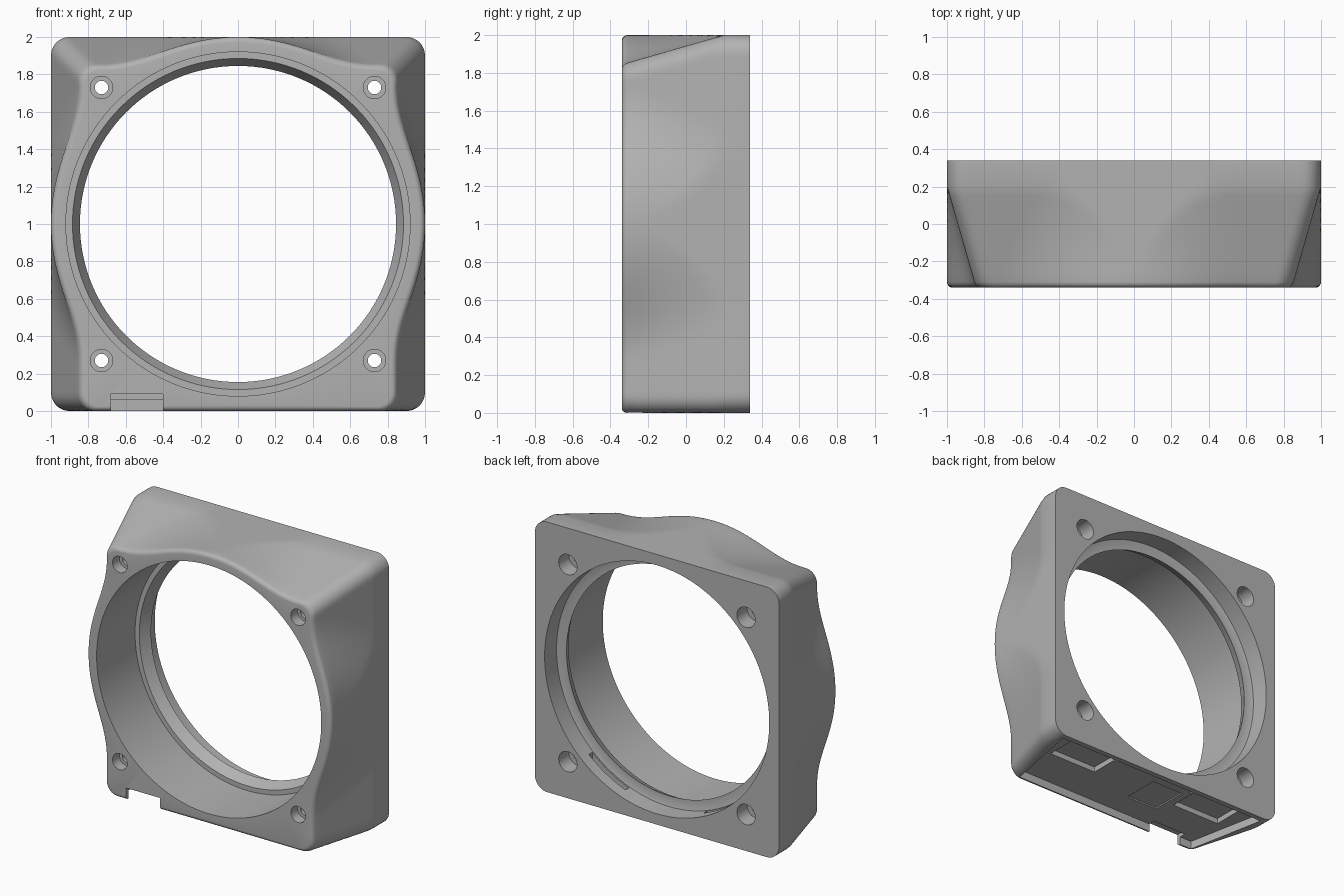
import bpy, bmesh
from math import sin, cos, pi, hypot

if "Cube" in bpy.data.objects:
    bpy.data.objects.remove(bpy.data.objects["Cube"])

SEGS = 480
FRONT, BACK = -0.34, 0.34

grey = bpy.data.materials.new("plain grey")
grey.use_nodes = True
colour = (0.45, 0.45, 0.45, 1)
grey.diffuse_color = colour
grey.node_tree.nodes["Principled BSDF"].inputs["Base Color"].default_value = colour


def make_object(name, bm):
    bmesh.ops.recalc_face_normals(bm, faces=bm.faces)
    mesh = bpy.data.meshes.new(name)
    bm.to_mesh(mesh)
    bm.free()
    mesh.materials.append(grey)
    obj = bpy.data.objects.new(name, mesh)
    bpy.context.collection.objects.link(obj)
    return obj


def rounded_box_radius(c, s, half, corner):
    """Distance along direction (c, s) to a rounded box whose base stays at -1."""
    def inside(r):
        mid, tall = (half - 1) / 2, (half + 1) / 2
        dx = abs(r * c) - half + corner
        dz = abs(r * s - mid) - tall + corner
        return hypot(max(dx, 0), max(dz, 0)) + min(max(dx, dz), 0) < corner
    low, high = 0.5, 1.5
    for _ in range(24):
        r = (low + high) / 2
        low, high = (r, high) if inside(r) else (low, r)
    return low


def shell_radius(angle, y):
    """Tapering box blended with a round collar."""
    c, s = cos(angle), sin(angle)
    outer = rounded_box_radius(c, s, 1, 0.1)
    half = 1 - 0.155 * min(max((0.2 - y) / 0.54, 0), 1)
    box = rounded_box_radius(c, s, half, 0.09)
    blend = 0.13
    h = max(blend - abs(box - 1), 0) / blend
    return min(max(box, 1) + h * h * blend / 4, outer)


# Outer shell rings, from the back to the rounded front lip
angles = [2 * pi * (i + 0.5) / SEGS for i in range(SEGS)]
lip = 0.03
steps = [BACK] + [0.2 - i * (0.2 - FRONT - lip) / 10 for i in range(11)]
rings = [(y, [shell_radius(a, y) for a in angles]) for y in steps]
for i in range(1, 6):
    t = i * pi / 10
    y = FRONT + lip * (1 - sin(t))
    rings.append((y, [shell_radius(a, y) - lip * (1 - cos(t)) for a in angles]))

# Bore rings with the inner rib
for y, r in [(FRONT, 0.92), (0.11, 0.92), (0.11, 0.885), (0.19, 0.845),
             (0.19, 0.885), (0.2, 0.92), (BACK, 0.92)]:
    rings.append((y, [r] * SEGS))

bm = bmesh.new()
grid = [[bm.verts.new((r * cos(a), y, 1 + r * sin(a))) for a, r in zip(angles, radii)]
        for y, radii in rings]
for k, ring in enumerate(grid):
    nxt = grid[(k + 1) % len(grid)]
    for i in range(SEGS):
        j = (i + 1) % SEGS
        bm.faces.new((ring[i], ring[j], nxt[j], nxt[i]))
housing = make_object("fan_housing", bm)


def prism(bm, outline, z0, z1):
    low = [bm.verts.new((x, y, z0)) for x, y in outline]
    high = [bm.verts.new((x, y, z1)) for x, y in outline]
    bm.faces.new(low)
    bm.faces.new(high)
    for i in range(len(outline)):
        j = (i + 1) % len(outline)
        bm.faces.new((low[i], low[j], high[j], high[i]))


def box(x0, x1, y0, y1, z1):
    return [(x0, y0), (x1, y0), (x1, y1), (x0, y1)], z1


def cut(name, build):
    bm = bmesh.new()
    build(bm)
    cutter = make_object(name, bm)
    mod = housing.modifiers.new(name, "BOOLEAN")
    mod.operation = "DIFFERENCE"
    mod.solver = "EXACT"
    mod.object = cutter
    bpy.context.view_layer.objects.active = housing
    bpy.ops.object.modifier_apply(modifier=name)
    bpy.data.objects.remove(cutter)


# Underside recess, deeper pockets, bore slots and the cable notch
recesses = {
    "recess": ([(-0.78, -0.31), (0.78, -0.31), (0.9, 0.3), (-0.9, 0.3)], 0.06),
    "left_pocket": box(0.36, 0.76, 0.0, 0.28, 0.1),
    "right_pocket": box(-0.76, -0.36, 0.0, 0.28, 0.1),
    "centre_pocket": box(-0.3, -0.04, -0.12, 0.16, 0.07),
    "left_slot": box(0.32, 0.62, 0.21, 0.25, 0.36),
    "right_slot": box(-0.62, -0.32, 0.21, 0.25, 0.36),
    "cable_notch": box(-0.68, -0.4, -0.5, -0.26, 0.09),
}
for name, (outline, top) in recesses.items():
    cut(name, lambda bm: prism(bm, outline, -0.2, top))


# Stepped screw holes in the four corners
def screw_hole(x, z):
    profile = [(-0.5, 0.06), (-0.26, 0.06), (-0.26, 0.036), (0.22, 0.036),
               (0.22, 0.075), (0.5, 0.075)]

    def build(bm):
        loops = [[bm.verts.new((x + r * cos(i * pi / 16), y, z + r * sin(i * pi / 16)))
                  for i in range(32)] for y, r in profile]
        bm.faces.new(loops[0])
        bm.faces.new(loops[-1])
        for a, b in zip(loops, loops[1:]):
            for i in range(32):
                j = (i + 1) % 32
                bm.faces.new((a[i], a[j], b[j], b[i]))
    return build


for x in (-0.73, 0.73):
    for z in (0.27, 1.73):
        cut("screw_hole", screw_hole(x, z))

# Smooth curved walls, crisp edges
bpy.ops.object.select_all(action="DESELECT")
housing.select_set(True)
bpy.context.view_layer.objects.active = housing
bpy.ops.object.shade_smooth_by_angle(angle=0.5)
